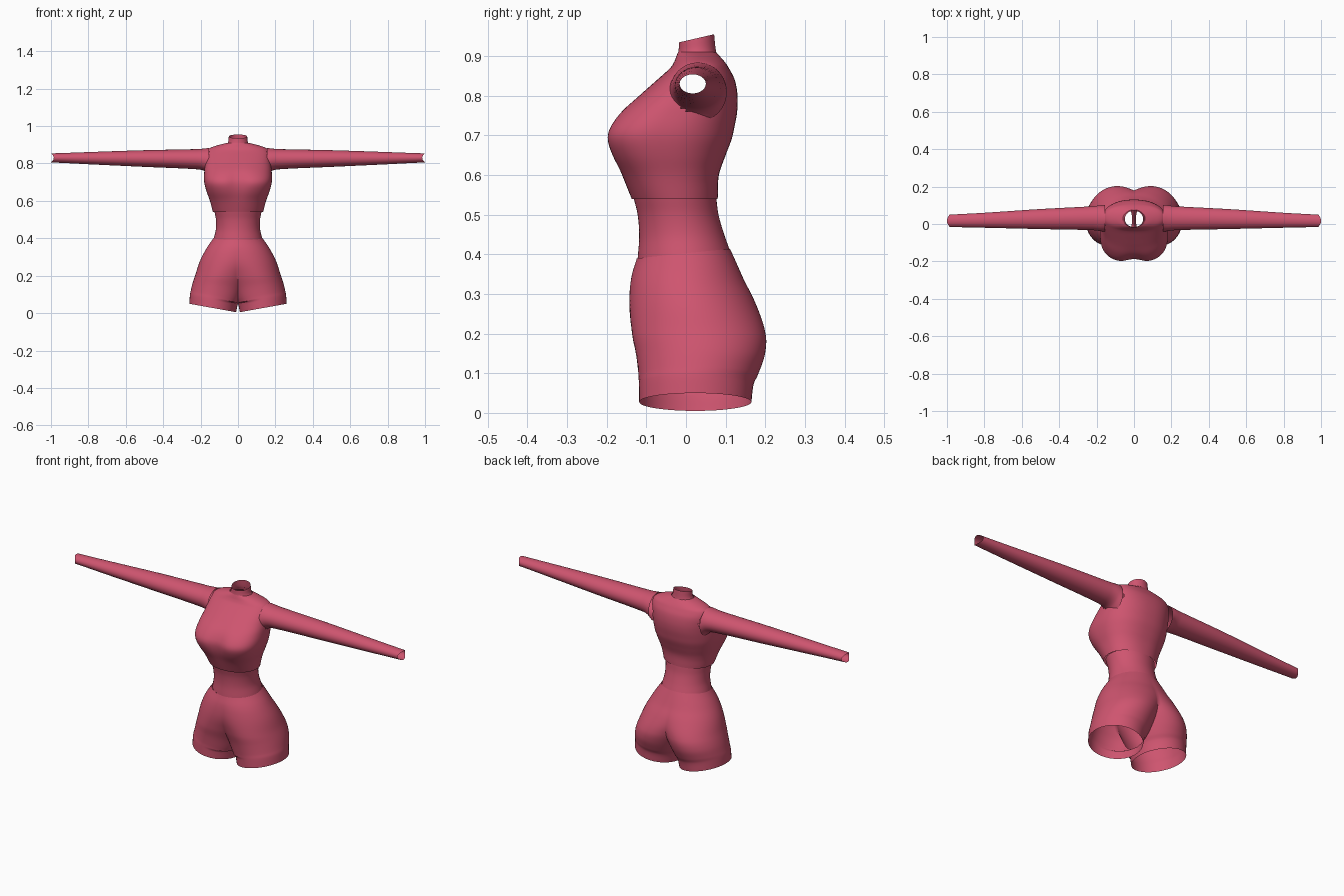
import bpy, bmesh, math

if "Cube" in bpy.data.objects:
    bpy.data.objects.remove(bpy.data.objects["Cube"])

rose = bpy.data.materials.new("rose")
rose.diffuse_color = (0.62, 0.09, 0.16, 1)
rose.use_nodes = True
rose.node_tree.nodes["Principled BSDF"].inputs["Base Color"].default_value = rose.diffuse_color


def smooth_rows(keys, steps):
    """Catmull-Rom interpolation through key rows, keeping every key row."""
    out = []
    for i in range(len(keys) - 1):
        b, c = keys[i], keys[i + 1]
        a = keys[max(i - 1, 0)]
        d = keys[min(i + 2, len(keys) - 1)]
        h = c[0] - b[0]
        for s in range(steps):
            t = s / steps
            row = [b[0] + h * t]
            for k in range(1, len(b)):
                m0 = (c[k] - a[k]) / (c[0] - a[0]) * h
                m1 = (d[k] - b[k]) / (d[0] - b[0]) * h
                row.append((2*t**3 - 3*t*t + 1) * b[k] + (t**3 - 2*t*t + t) * m0
                           + (3*t*t - 2*t**3) * c[k] + (t**3 - t*t) * m1)
            out.append(row)
    return out + [list(keys[-1])]


def skin(name, grids, hole=None):
    """Join grids of points into one open, smooth shell."""
    bm = bmesh.new()
    for grid in grids:
        vs = [[bm.verts.new(p) for p in row] for row in grid]
        for r0, r1 in zip(vs, vs[1:]):
            for j in range(len(r0) - 1):
                bm.faces.new((r0[j], r0[j + 1], r1[j + 1], r1[j]))
    bmesh.ops.remove_doubles(bm, verts=bm.verts, dist=0.0004)
    bmesh.ops.recalc_face_normals(bm, faces=bm.faces)
    if hole:
        bmesh.ops.delete(bm, geom=[f for f in bm.faces if hole(f.calc_center_median())],
                         context='FACES')
    me = bpy.data.meshes.new(name)
    bm.to_mesh(me)
    bm.free()
    ob = bpy.data.objects.new(name, me)
    bpy.context.collection.objects.link(ob)
    me.materials.append(rose)
    bpy.context.view_layer.objects.active = ob
    ob.select_set(True)
    bpy.ops.object.shade_smooth_by_angle(angle=math.radians(50))
    ob.select_set(False)
    return ob


def power(v, n):
    return math.copysign(abs(v) ** (2 / n), v)


def ring(z, hw, yf, yb, n=2.0, dip=0.0, tilt=0.0, count=72):
    """Horizontal section; n squares off the front, dip presses in its middle."""
    yc, ry = (yf + yb) / 2, (yb - yf) / 2
    pts = []
    for i in range(count + 1):
        a = 2 * math.pi * i / count
        c, s = math.cos(a), math.sin(a)
        e = n if s < 0 else min(n, 2.3)
        x, y = hw * power(c, e), yc + ry * power(s, e)
        if s < 0:
            y += dip * math.exp(-(x / 0.05) ** 2)
        pts.append((x, y, z + tilt * (y - yc)))
    return pts


# Bodice: height, half width, front, back, squareness, dip between the lobes
bodice_keys = [
    (0.54, 0.134, -0.137, 0.080, 2.1, 0.0),
    (0.60, 0.150, -0.165, 0.083, 2.3, 0.004),
    (0.65, 0.168, -0.192, 0.100, 2.6, 0.012),
    (0.69, 0.179, -0.204, 0.115, 2.8, 0.018),
    (0.72, 0.182, -0.197, 0.122, 2.8, 0.016),
    (0.76, 0.180, -0.167, 0.129, 2.6, 0.008),
    (0.80, 0.176, -0.120, 0.130, 2.5, 0.002),
    (0.84, 0.172, -0.073, 0.123, 2.5, 0.0),
    (0.87, 0.163, -0.040, 0.108, 2.4, 0.0),
    (0.885, 0.145, -0.030, 0.098, 2.2, 0.0),
    (0.90, 0.100, -0.024, 0.085, 2.0, 0.0),
    (0.91, 0.060, -0.020, 0.075, 2.0, 0.0),
]
skin("bodice", [[ring(*r) for r in smooth_rows(bodice_keys, 5)]],
     hole=lambda p: abs(p.x) > 0.11 and
     ((p.y - 0.03) / 0.058) ** 2 + ((p.z - 0.815) / 0.058) ** 2 < 1)

# Collar, rising toward the back
collar_keys = [(0.895, 0.068, -0.026, 0.080, 0.0), (0.912, 0.054, -0.020, 0.075, 0.1),
               (0.945, 0.049, -0.017, 0.071, 0.23)]
skin("collar", [[ring(z, w, f, b, tilt=t) for z, w, f, b, t in smooth_rows(collar_keys, 5)]])

# Waistband
waist_keys = [(0.400, 0.129, -0.122, 0.110, 0.1), (0.45, 0.118, -0.118, 0.095, 0.04),
              (0.50, 0.118, -0.122, 0.082, 0.0), (0.545, 0.126, -0.133, 0.076, 0.0)]
skin("waistband", [[ring(z, w, f, b, tilt=t) for z, w, f, b, t in smooth_rows(waist_keys, 6)]])

# Shorts: height, half width, leg centre, front, back
shorts_keys = [
    (0.0275, 0.260, 0.135, -0.118, 0.165),
    (0.075, 0.257, 0.1285, -0.119, 0.171),
    (0.10, 0.253, 0.120, -0.120, 0.182),
    (0.15, 0.243, 0.103, -0.126, 0.199),
    (0.20, 0.229, 0.080, -0.136, 0.201),
    (0.28, 0.203, 0.035, -0.143, 0.174),
    (0.35, 0.166, 0.010, -0.137, 0.138),
    (0.402, 0.130, 0.0, -0.124, 0.111),
]


def half_section(z, hw, cx, yf, yb, side, count=48):
    """Section of one leg, cut where it meets the other at the middle."""
    rx, yc, ry = hw - cx, (yf + yb) / 2, (yb - yf) / 2
    end = math.acos(max(-1.0, -cx / rx))
    lean = 0.18 * max(0.0, min(1.0, (0.22 - z) / 0.15))
    top = 0.1 * max(0.0, (z - 0.33) / 0.07)
    pts = []
    for i in range(count + 1):
        a = end * (2 * i / count - 1)
        x, s = cx + rx * math.cos(a), math.sin(a)
        if abs(i - count / 2) == count / 2 and cx >= rx:
            s = 0.0
        if s < 0 and math.cos(a) < 0 and z > 0.076:
            s = -abs(s) ** 0.7
        y = yc + ry * s
        pts.append((side * x, y, z + lean * (x - 0.135) + top * (y - yc)))
    return pts


shorts_rows = smooth_rows(shorts_keys, 6)
skin("shorts", [[half_section(*r, side) for r in shorts_rows] for side in (1, -1)])

# Sleeves: distance out, front, back, bottom, top
sleeve_keys = [
    (0.155, -0.042, 0.103, 0.735, 0.884),
    (0.180, -0.038, 0.100, 0.760, 0.880),
    (0.220, -0.033, 0.095, 0.769, 0.877),
    (0.500, -0.027, 0.080, 0.782, 0.871),
    (0.800, -0.020, 0.060, 0.796, 0.861),
    (0.985, -0.016, 0.050, 0.806, 0.854),
]


def sleeve_ring(x, yf, yb, zb, zt, side, count=40):
    pts = []
    for i in range(count + 1):
        a = 2 * math.pi * i / count
        # scalloped cuff edge
        out = 0.015 * math.sin(a) ** 2 * max(0.0, (x - 0.9) / 0.085)
        pts.append((side * (x + out), (yf + yb) / 2 + (yb - yf) / 2 * math.cos(a),
                    (zb + zt) / 2 + (zt - zb) / 2 * math.sin(a)))
    return pts


for side, label in ((1, "right_side"), (-1, "left_side")):
    skin("sleeve_" + label, [[sleeve_ring(*r, side) for r in smooth_rows(sleeve_keys, 5)]])
